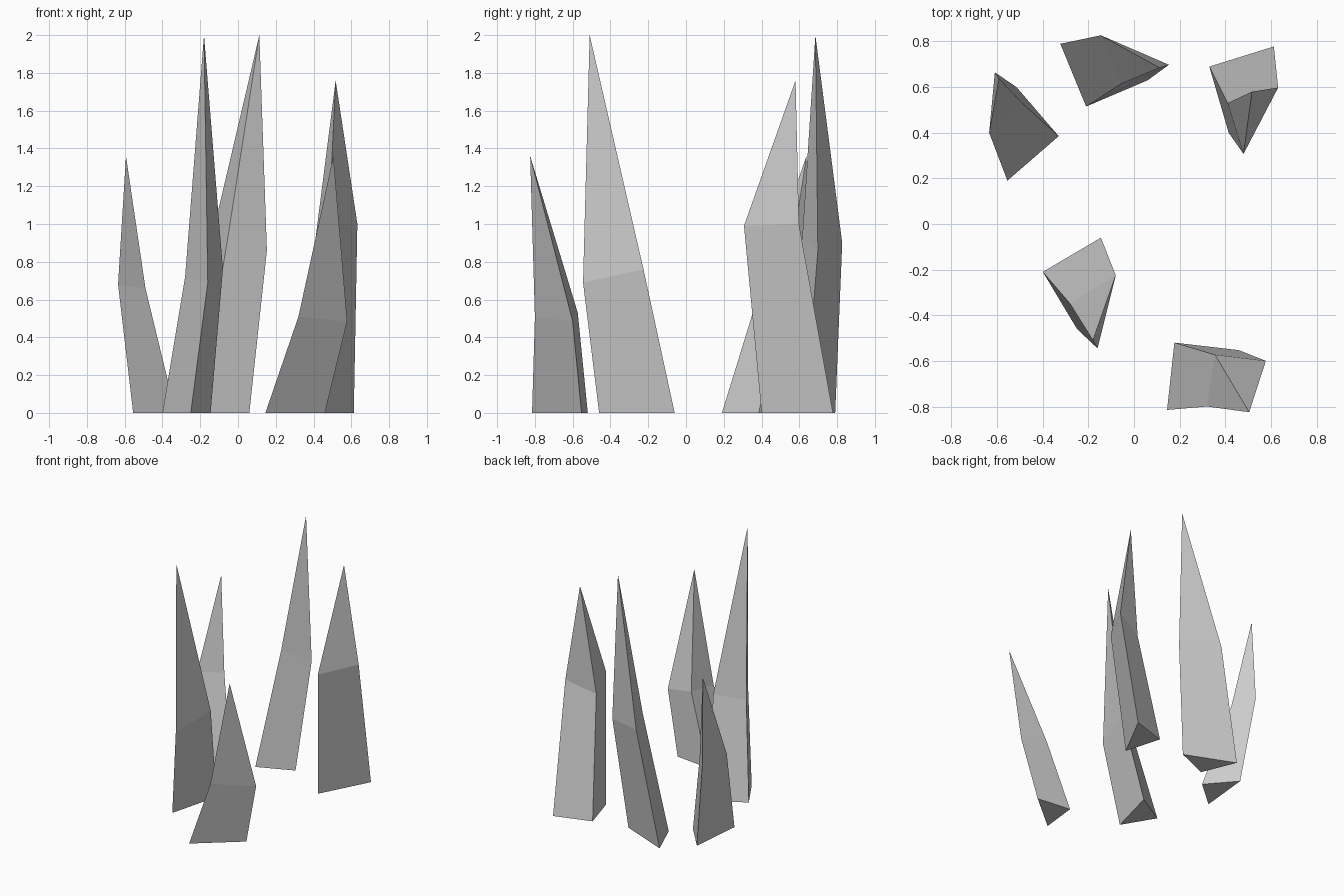
import bpy, bmesh


def spike(name, base, mid, tip):
    """Three-sided leaning shard: base triangle, kinked middle ring, pointed tip."""
    bm = bmesh.new()
    lower = [bm.verts.new((x, y, 0)) for x, y in base]
    upper = [bm.verts.new(p) for p in mid]
    apex = bm.verts.new(tip)
    bm.faces.new(lower[::-1])
    for i in range(3):
        j = (i + 1) % 3
        bm.faces.new((lower[i], lower[j], upper[j], upper[i]))
        bm.faces.new((upper[i], upper[j], apex))
    bmesh.ops.recalc_face_normals(bm, faces=bm.faces)
    mesh = bpy.data.meshes.new(name)
    bm.to_mesh(mesh)
    bm.free()
    obj = bpy.data.objects.new(name, mesh)
    bpy.context.collection.objects.link(obj)


# Tall spike at the front left
spike("front_left_spike",
      [(-0.40, -0.21), (-0.25, -0.46), (-0.145, -0.06)],
      [(-0.28, -0.35, 0.72), (-0.16, -0.545, 0.69), (-0.08, -0.225, 0.76)],
      (-0.18, -0.51, 2.0))

# Short spike at the front right
spike("front_right_spike",
      [(0.145, -0.815), (0.46, -0.553), (0.177, -0.52)],
      [(0.32, -0.80, 0.51), (0.578, -0.60, 0.485), (0.355, -0.573, 0.53)],
      (0.505, -0.825, 1.36))

# Medium spike at the back right
spike("back_right_spike",
      [(0.33, 0.69), (0.415, 0.40), (0.613, 0.778)],
      [(0.41, 0.53, 0.92), (0.48, 0.307, 0.99), (0.632, 0.598, 1.0)],
      (0.517, 0.58, 1.76))

# Tall spike at the back centre
spike("back_centre_spike",
      [(-0.323, 0.79), (-0.21, 0.515), (0.06, 0.63)],
      [(-0.145, 0.827, 0.90), (-0.055, 0.615, 0.92), (0.153, 0.698, 0.86)],
      (0.113, 0.685, 2.0))

# Short spike at the back left
spike("back_left_spike",
      [(-0.555, 0.19), (-0.33, 0.385), (-0.515, 0.60)],
      [(-0.635, 0.40, 0.68), (-0.49, 0.53, 0.66), (-0.61, 0.665, 0.71)],
      (-0.593, 0.638, 1.36))
